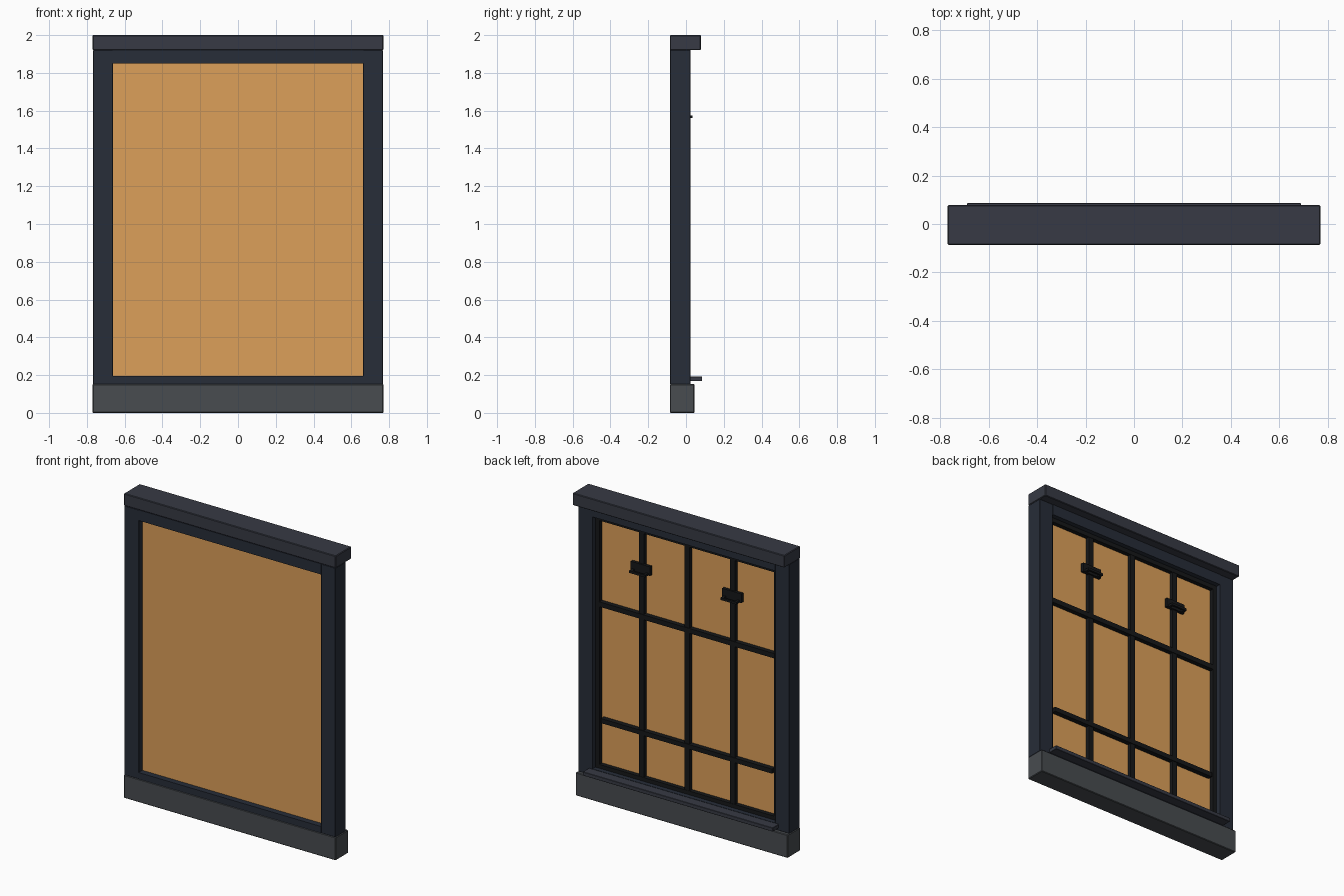
import bpy

if "Cube" in bpy.data.objects:
    bpy.data.objects.remove(bpy.data.objects["Cube"])


def material(name, rgb):
    m = bpy.data.materials.new(name)
    m.diffuse_color = (*rgb, 1)
    m.use_nodes = True
    m.node_tree.nodes["Principled BSDF"].inputs["Base Color"].default_value = m.diffuse_color
    return m


NAVY = material("navy_paint", (0.020, 0.026, 0.040))
SLATE = material("slate_cap", (0.038, 0.042, 0.058))
STONE = material("stone_base", (0.065, 0.072, 0.080))
BLACK = material("black_metal", (0.008, 0.009, 0.010))
AMBER = material("amber_pane", (0.72, 0.35, 0.10))


def box(name, x, y, z, mat, bevel=0.0):
    """Box from (min, max) ranges on each axis."""
    bpy.ops.mesh.primitive_cube_add(
        size=1, location=[(r[0] + r[1]) / 2 for r in (x, y, z)])
    ob = bpy.context.object
    ob.name = name
    ob.scale = [r[1] - r[0] for r in (x, y, z)]
    bpy.ops.object.transform_apply(location=False, rotation=False, scale=True)
    ob.data.materials.append(mat)
    if bevel:
        b = ob.modifiers.new("soft_edge", 'BEVEL')
        b.width, b.segments = bevel, 1
    return ob


def pair(name, x, y, z, mat, bevel=0.0):
    """Same box on the left and the right."""
    box(name + "_right", x, y, z, mat, bevel)
    box(name + "_left", (-x[1], -x[0]), y, z, mat, bevel)


# Outer frame: base, cap, posts and rails
box("base_block", (-0.77, 0.77), (-0.086, 0.045), (0, 0.152), STONE, 0.004)
box("top_cap", (-0.77, 0.77), (-0.086, 0.079), (1.92, 2.0), SLATE, 0.004)
pair("side_post", (0.663, 0.767), (-0.085, 0.023), (0.152, 1.92), NAVY, 0.002)
box("top_rail", (-0.664, 0.664), (-0.085, 0.023), (1.85, 1.92), NAVY)
box("bottom_rail", (-0.664, 0.664), (-0.085, 0.023), (0.152, 0.195), NAVY)

# Inner sill ledge
box("sill_ledge", (-0.69, 0.69), (0.015, 0.086), (0.168, 0.193), SLATE, 0.002)

# Pane
box("pane", (-0.664, 0.664), (-0.046, -0.036), (0.194, 1.851), AMBER)

# Sash border behind the pane
pair("sash_stile", (0.635, 0.664), (-0.037, -0.008), (0.194, 1.851), BLACK)
box("sash_top", (-0.636, 0.636), (-0.037, -0.008), (1.822, 1.851), BLACK)
box("sash_bottom", (-0.636, 0.636), (-0.037, -0.008), (0.194, 0.22), BLACK)

# Glazing bars
for i, x in enumerate((-0.332, 0, 0.332)):
    box(f"upright_bar_{i}", (x - 0.018, x + 0.018), (-0.037, -0.01),
        (0.21, 1.83), BLACK)
box("upper_cross_bar", (-0.64, 0.64), (-0.037, -0.006), (1.257, 1.289), BLACK)
box("lower_cross_bar", (-0.622, 0.622), (-0.037, -0.004), (0.497, 0.527), BLACK)

# Pull handles: plate, two arms and a grip
for side, cx in (("left", -0.332), ("right", 0.332)):
    box(f"handle_plate_{side}", (cx - 0.07, cx + 0.07), (-0.02, 0.0),
        (1.56, 1.62), BLACK)
    for k, ax in enumerate((cx - 0.05, cx + 0.05)):
        box(f"handle_arm_{side}_{k}", (ax - 0.008, ax + 0.008), (-0.005, 0.03),
            (1.56, 1.575), BLACK)
    box(f"handle_grip_{side}", (cx - 0.058, cx + 0.058), (0.022, 0.034),
        (1.56, 1.575), BLACK)
